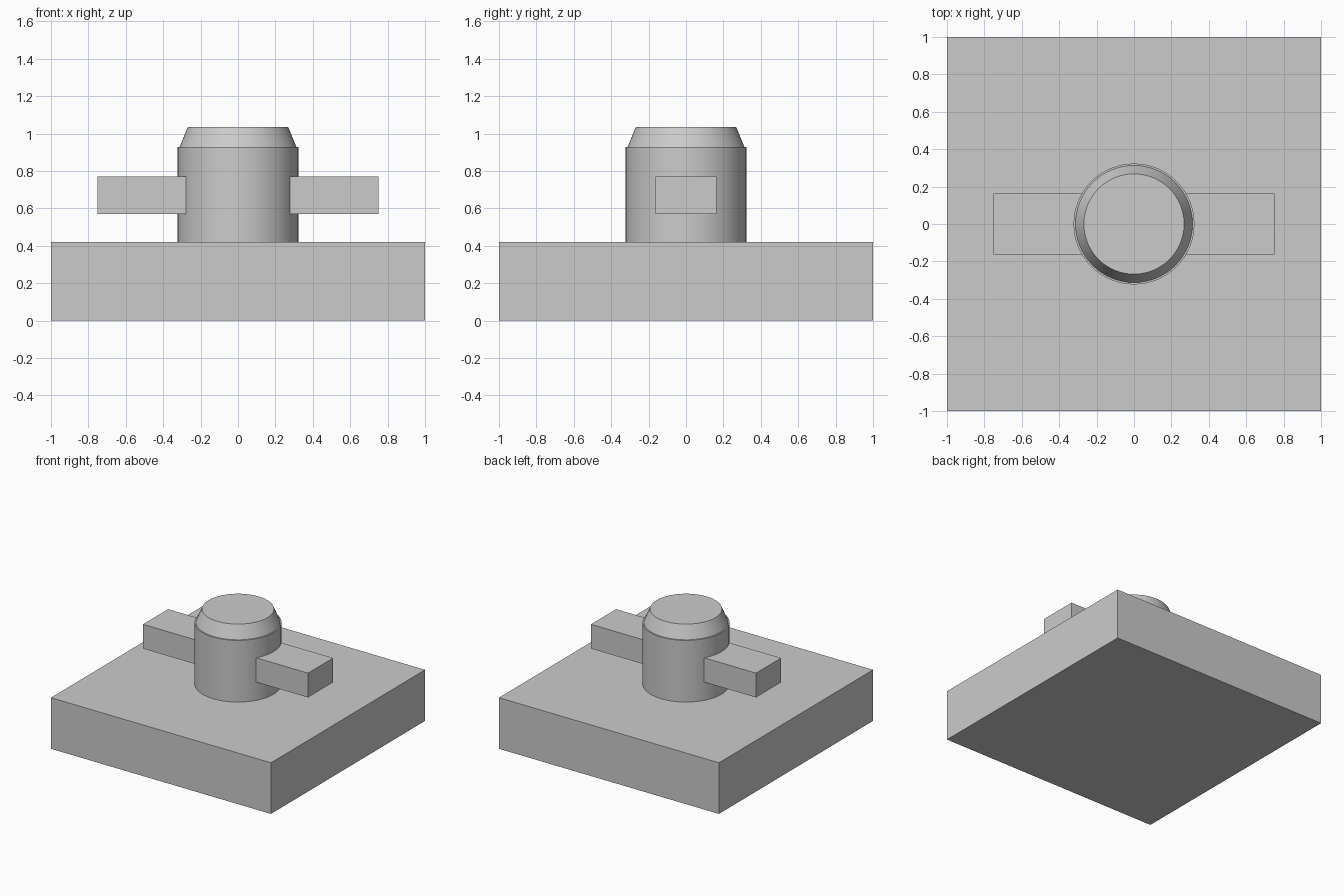
import bpy
import math

cube = bpy.data.objects.get("Cube")
if cube:
    bpy.data.objects.remove(cube, do_unlink=True)

grey = bpy.data.materials.new("light_grey")
grey.use_nodes = True
colour = (0.6, 0.6, 0.6, 1)
grey.diffuse_color = colour
grey.node_tree.nodes["Principled BSDF"].inputs["Base Color"].default_value = colour


def finish(name):
    obj = bpy.context.object
    obj.name = name
    obj.data.materials.append(grey)
    return obj


def box(name, size, bottom):
    bpy.ops.mesh.primitive_cube_add(size=1, location=(0, 0, bottom + size[2] / 2))
    obj = finish(name)
    obj.scale = size
    bpy.ops.object.transform_apply(location=False, rotation=False, scale=True)


def round_part(name, lower_radius, upper_radius, bottom, top):
    bpy.ops.mesh.primitive_cone_add(
        vertices=64, radius1=lower_radius, radius2=upper_radius,
        depth=top - bottom, location=(0, 0, (bottom + top) / 2))
    finish(name)
    bpy.ops.object.shade_smooth_by_angle(angle=math.radians(20))


# Square slab
box("base", (2, 2, 0.42), 0)

# Round post with a slightly narrower tapered cap
round_part("post", 0.323, 0.323, 0.42, 0.927)
round_part("tapered_cap", 0.313, 0.268, 0.927, 1.035)

# Bar passing through the post from side to side
box("cross_bar", (1.5, 0.325, 0.2), 0.57)
